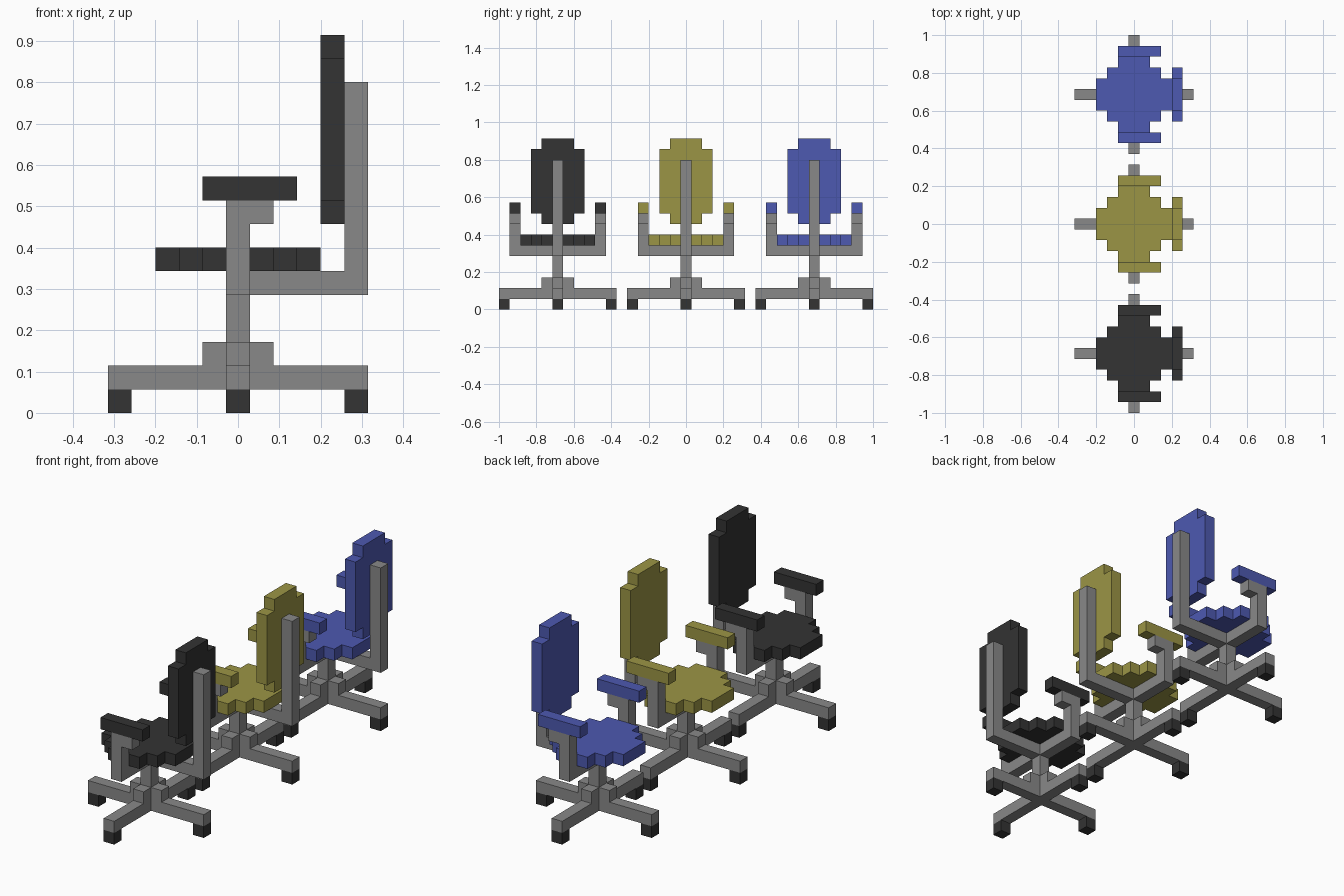
import bpy
import bmesh
from mathutils import Vector

cube = bpy.data.objects.get("Cube")
if cube:
    bpy.data.objects.remove(cube, do_unlink=True)

U = 2 / 35  # one block


def material(name, *rgb):
    mat = bpy.data.materials.new(name)
    mat.use_nodes = True
    mat.diffuse_color = (*rgb, 1)
    mat.node_tree.nodes["Principled BSDF"].inputs["Base Color"].default_value = (*rgb, 1)
    return mat


GREY = material("grey_frame", 0.25, 0.25, 0.25)
DARK = material("dark_charcoal", 0.033, 0.033, 0.033)
YELLOW = material("olive_yellow", 0.33, 0.30, 0.06)
BLUE = material("blue", 0.075, 0.10, 0.44)

# Each axis maps an outline point (a, b) and a depth d to x, y, z
AXES = {
    "x": lambda a, b, d: Vector((d, a, b)),
    "y": lambda a, b, d: Vector((a, d, b)),
    "z": lambda a, b, d: Vector((a, b, d)),
}


def prism(name, mat, outline, axis, low, high, centre):
    """Extrude an outline in block units along an axis."""
    place = AXES[axis]
    bm = bmesh.new()
    face = bm.faces.new([bm.verts.new(place(a, b, low) * U) for a, b in outline])
    top = bmesh.ops.extrude_face_region(bm, geom=[face])["geom"]
    moved = [v for v in top if isinstance(v, bmesh.types.BMVert)]
    bmesh.ops.translate(bm, verts=moved, vec=place(0, 0, high - low) * U)
    bmesh.ops.recalc_face_normals(bm, faces=bm.faces)
    mesh = bpy.data.meshes.new(name)
    bm.to_mesh(mesh)
    bm.free()
    mesh.materials.append(mat)
    obj = bpy.data.objects.new(name, mesh)
    obj.location.y = centre * U
    bpy.context.collection.objects.link(obj)


def rect(a0, a1, b0, b1):
    return [(a0, b0), (a1, b0), (a1, b1), (a0, b1)]


def four_way(quarter, rise=0):
    """Mirror a stepped quarter outline into a full closed outline."""
    half = quarter + [(-a, b) for a, b in reversed(quarter)]
    full = half + [(a, -b) for a, b in reversed(half)]
    return [(a, b + rise) for a, b in full]


def plus(reach):
    return four_way([(reach, 0.5), (0.5, 0.5), (0.5, reach)])


POST = rect(-0.5, 0.5, -0.5, 0.5)
SEAT = four_way([(3.5, 1.5), (2.5, 1.5), (2.5, 2.5), (1.5, 2.5), (1.5, 3.5)])
BACK = four_way([(2.5, 3), (1.5, 3), (1.5, 4)], rise=12)
BRACKET = [(5.5, 0.5), (0.5, 0.5), (0.5, 4.5), (-0.5, 4.5),
           (-0.5, -4.5), (0.5, -4.5), (0.5, -0.5), (5.5, -0.5)]
ARM = [(-0.5, 6), (0.5, 6), (0.5, 8), (1.5, 8), (1.5, 9), (-0.5, 9)]


def chair(label, fabric, centre):
    def part(name, *args):
        prism(f"{label}_{name}", *args, centre)

    # Castors and base
    for side, x, y in (("left", 5, 0), ("right", -5, 0), ("front", 0, -5), ("rear", 0, 5)):
        wheel = rect(x - 0.5, x + 0.5, y - 0.5, y + 0.5)
        part(f"castor_{side}", DARK, wheel, "z", 0, 1)
    part("base_cross", GREY, plus(5.5), "z", 1, 2)
    part("base_hub", GREY, plus(1.5), "z", 2, 3)

    # Column, bracket under the seat and post behind the backrest
    part("column", GREY, POST, "z", 3, 5)
    part("seat_bracket", GREY, BRACKET, "z", 5, 6)
    part("back_post", GREY, rect(4.5, 5.5, -0.5, 0.5), "z", 6, 14)

    # Cushions
    part("seat", fabric, SEAT, "z", 6, 7)
    part("backrest", fabric, BACK, "x", 3.5, 4.5)

    # Arms
    for side, low in (("front", -4.5), ("rear", 3.5)):
        part(f"arm_support_{side}", GREY, ARM, "y", low, low + 1)
        part(f"armrest_{side}", fabric, rect(-1.5, 2.5, 9, 10), "y", low, low + 1)


for index, (label, fabric) in enumerate((("dark_chair", DARK), ("yellow_chair", YELLOW), ("blue_chair", BLUE))):
    chair(label, fabric, (index - 1) * 12)
